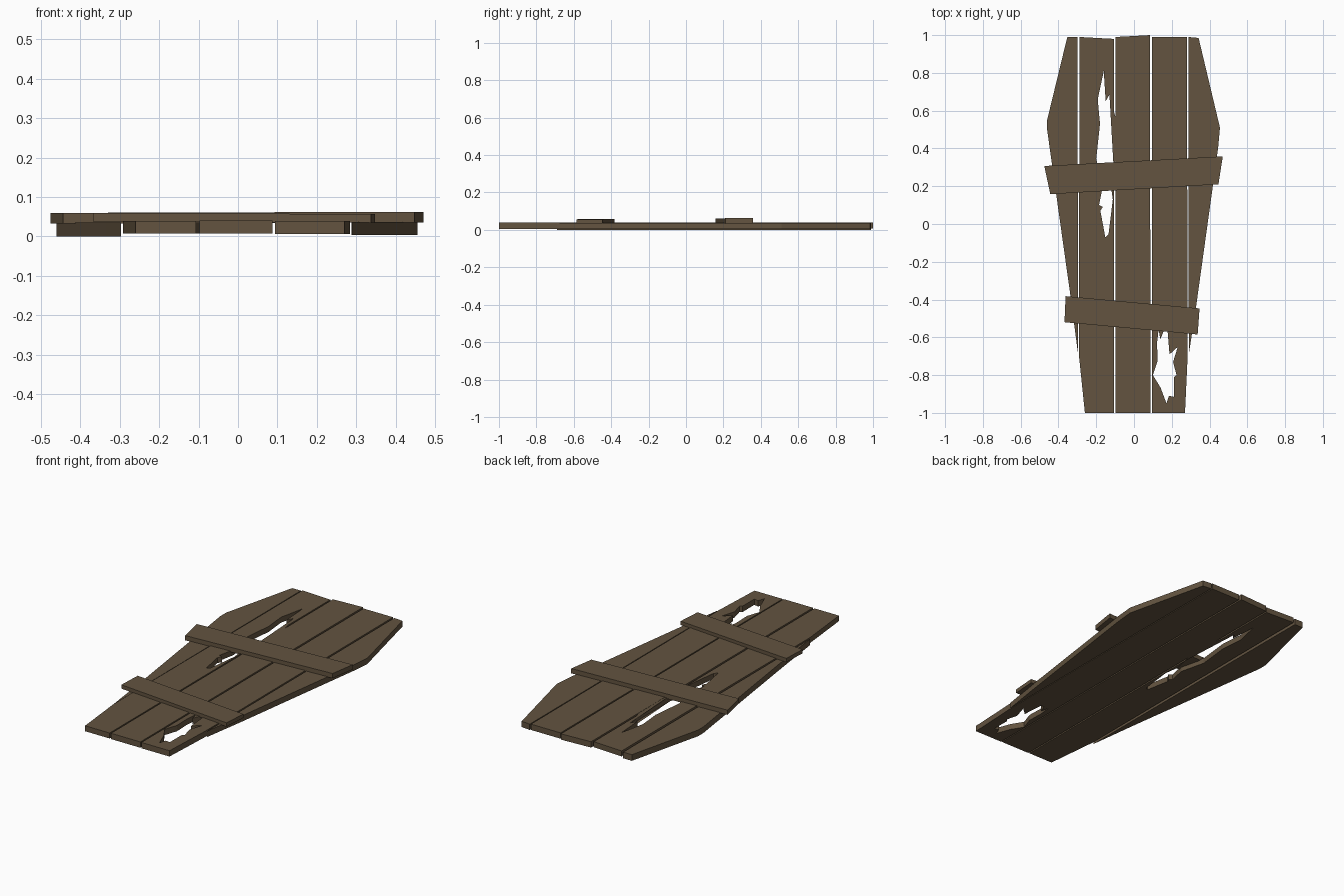
import bpy, bmesh

if "Cube" in bpy.data.objects:
    bpy.data.objects.remove(bpy.data.objects["Cube"])

wood = bpy.data.materials.new("weathered brown wood")
wood.diffuse_color = (0.125, 0.088, 0.051, 1)
wood.use_nodes = True
wood.node_tree.nodes["Principled BSDF"].inputs["Base Color"].default_value = wood.diffuse_color


def board(name, outline, z0, z1, hole=None, tilt=0.0):
    """Flat board from a plan outline, with an optional broken hole.
    tilt raises the top and bottom along x."""
    bm = bmesh.new()
    for loop in [outline] + ([hole] if hole else []):
        vs = [bm.verts.new((x, y, z0 + tilt * x)) for x, y in loop]
        for i, v in enumerate(vs):
            bm.edges.new((v, vs[i - 1]))
    bmesh.ops.triangle_fill(bm, edges=bm.edges[:], use_beauty=True, use_dissolve=False)
    geo = bmesh.ops.extrude_face_region(bm, geom=bm.faces[:], use_keep_orig=True)["geom"]
    top = [g for g in geo if isinstance(g, bmesh.types.BMVert)]
    bmesh.ops.translate(bm, verts=top, vec=(0, 0, z1 - z0))
    bmesh.ops.recalc_face_normals(bm, faces=bm.faces[:])
    me = bpy.data.meshes.new(name)
    bm.to_mesh(me)
    bm.free()
    me.materials.append(wood)
    ob = bpy.data.objects.new(name, me)
    bpy.context.collection.objects.link(ob)
    return ob


# splintered holes
long_hole = [(-.16, .81), (-.15, .65), (-.13, .685), (-.095, .555), (-.077, .41),
             (-.108, .30), (-.125, .22), (-.112, .13), (-.135, -.055), (-.152, -.07),
             (-.178, .07), (-.165, .09), (-.185, .10), (-.165, .2), (-.20, .345),
             (-.18, .53), (-.192, .66)]
star_hole = [(.13, -.56), (.14, -.61), (.16, -.56), (.178, -.57), (.188, -.69),
             (.232, -.65), (.207, -.73), (.225, -.80), (.212, -.81), (.212, -.915),
             (.185, -.91), (.172, -.95), (.14, -.865), (.1, -.80), (.125, -.725),
             (.122, -.63)]

# five lengthwise planks
board("outer_plank_left", [(-.353, .99), (-.299, .99), (-.296, -.69), (-.335, -.39),
                           (-.46, .50), (-.46, .55)], 0.0, 0.035)
board("inner_plank_left", [(-.289, .99), (-.107, .98), (-.106, -1), (-.26, -1),
                           (-.291, -.70)], 0.008, 0.039, long_hole)
board("middle_plank", [(-.097, .99), (.085, 1), (.087, -1), (-.097, -1)], 0.007, 0.04)
board("inner_plank_right", [(.095, .99), (.28, .99), (.284, -.70), (.27, -1),
                            (.094, -1)], 0.006, 0.039, star_hole)
board("outer_plank_right", [(.288, .99), (.342, .985), (.455, .51), (.445, .40),
                            (.327, -.45), (.29, -.69)], 0.004, 0.037)

# two crossing battens
board("upper_batten", [(-.475, .307), (.47, .358), (.447, .21), (-.443, .158)],
      0.034, 0.061, tilt=0.003)
board("lower_batten", [(-.362, -.382), (.347, -.447), (.337, -.585), (-.368, -.52)],
      0.036, 0.058, tilt=-0.004)
